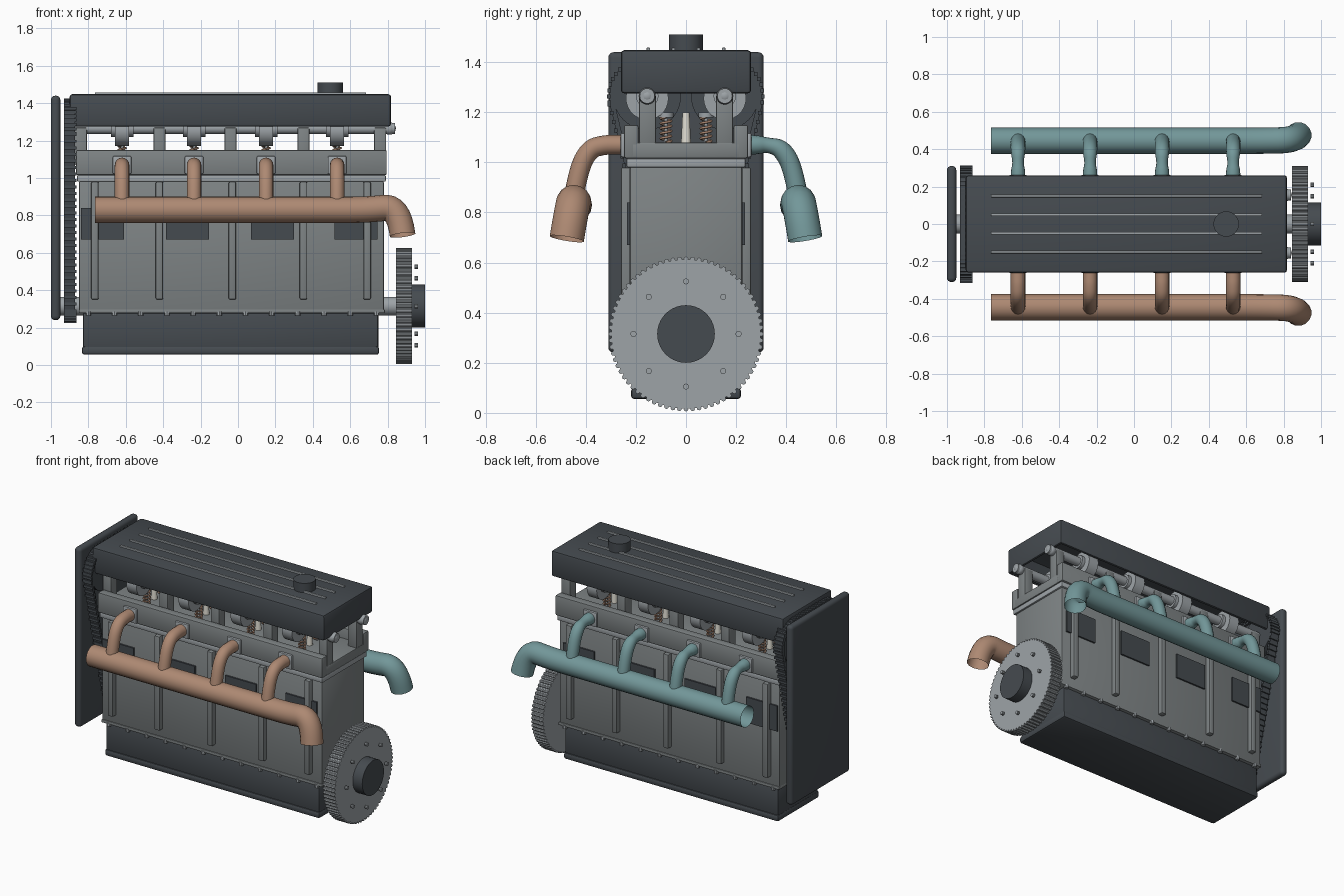
import bpy, bmesh, math
from mathutils import Vector, Matrix

if "Cube" in bpy.data.objects:
    bpy.data.objects.remove(bpy.data.objects["Cube"])

COLOURS = {"dark": (0.06, 0.07, 0.08), "iron": (0.21, 0.23, 0.235), "steel": (0.34, 0.37, 0.39),
           "copper": (0.42, 0.25, 0.17), "teal": (0.17, 0.31, 0.32), "white": (0.75, 0.73, 0.65)}
MATS = {}
for key, c in COLOURS.items():
    MATS[key] = bpy.data.materials.new(key)
    MATS[key].diffuse_color = (*c, 1)

CYL_X = [-0.62, -0.235, 0.15, 0.53]      # cylinder stations
CAM_Y, CAM_Z, CRANK_Z = 0.155, 1.265, 0.315


def finish(bm, name, mat):
    bmesh.ops.recalc_face_normals(bm, faces=bm.faces)
    me = bpy.data.meshes.new(name)
    bm.to_mesh(me)
    bm.free()
    ob = bpy.data.objects.new(name, me)
    bpy.context.collection.objects.link(ob)
    me.materials.append(MATS[mat])
    bpy.ops.object.select_all(action='DESELECT')
    ob.select_set(True)
    bpy.context.view_layer.objects.active = ob
    bpy.ops.object.shade_smooth_by_angle(angle=math.radians(35))
    return ob


def add_box(bm, x, y, z, bevel=0.0, seg=2):
    """Box from (min, max) ranges."""
    size = [r[1] - r[0] for r in (x, y, z)]
    mid = [(r[1] + r[0]) / 2 for r in (x, y, z)]
    vs = bmesh.ops.create_cube(bm, size=1, matrix=Matrix.Translation(mid) @ Matrix.Diagonal((*size, 1)))['verts']
    if bevel:
        edges = list({e for v in vs for e in v.link_edges})
        bmesh.ops.bevel(bm, geom=edges, offset=bevel, segments=seg, profile=0.5, affect='EDGES')


def add_cyl(bm, p, q, r, r2=None, n=24):
    p, q = Vector(p), Vector(q)
    m = Matrix.Translation((p + q) / 2) @ (q - p).to_track_quat('Z', 'Y').to_matrix().to_4x4()
    bmesh.ops.create_cone(bm, cap_ends=True, segments=n, radius1=r, radius2=r if r2 is None else r2,
                          depth=(q - p).length, matrix=m)


def boxes(name, mat, items, bevel=0.0, seg=2):
    bm = bmesh.new()
    for it in items:
        add_box(bm, *it, bevel, seg)
    return finish(bm, name, mat)


def cyls(name, mat, items, n=24):
    bm = bmesh.new()
    for it in items:
        add_cyl(bm, *it, n=n)
    return finish(bm, name, mat)


def tube(name, mat, pts, r, radii=None, caps=False):
    """Round pipe along a smooth path, turned into a mesh."""
    cu = bpy.data.curves.new(name, 'CURVE')
    cu.dimensions, cu.bevel_depth, cu.bevel_resolution, cu.use_fill_caps = '3D', r, 6, caps
    sp = cu.splines.new('NURBS')
    sp.points.add(len(pts) - 1)
    for i, p in enumerate(pts):
        sp.points[i].co = (*p, 1)
        sp.points[i].radius = radii[i] if radii else 1
    sp.order_u, sp.use_endpoint_u, sp.resolution_u = 3, True, 6
    ob = bpy.data.objects.new(name, cu)
    bpy.context.collection.objects.link(ob)
    cu.materials.append(MATS[mat])
    bpy.ops.object.select_all(action='DESELECT')
    ob.select_set(True)
    bpy.context.view_layer.objects.active = ob
    bpy.ops.object.convert(target='MESH')
    bpy.ops.object.shade_smooth_by_angle(angle=math.radians(50))


def sides(a, b):
    """y ranges on the front and the back."""
    return [(-b, -a), (a, b)]


# Cylinder block with ribs and side panels
boxes("block", "iron", [((-0.85, 0.78), (-0.225, 0.225), (0.29, 0.985))], 0.01)
boxes("block_ribs", "iron", [((x - 0.02, x + 0.02), y, (0.35, 0.98)) for y in sides(0.2, 0.26)
                             for x in (-0.765, -0.42, -0.03, 0.35, 0.69)], 0.008)
boxes("side_panels", "dark", [((x - 0.115, x + 0.115), y, (0.67, 0.84)) for y in sides(0.2, 0.236)
                              for x in (-0.725, -0.27, 0.185, 0.63)])
boxes("deck_plate", "steel", [((-0.86, 0.79), (-0.237, 0.237), (0.98, 1.016))], 0.006)

# Oil pan, lip and flange bolts
boxes("oil_pan", "dark", [((-0.83, 0.75), (-0.212, 0.212), (0.08, 0.28))], 0.012)
boxes("oil_pan_lip", "dark", [((-0.835, 0.755), (-0.22, 0.22), (0.055, 0.1))], 0.014)
boxes("pan_flange", "iron", [((-0.85, 0.785), (-0.23, 0.23), (0.278, 0.298))], 0.004)
cyls("pan_bolts", "steel", [((-0.8 + i * 0.14, y, 0.265), (-0.8 + i * 0.14, y, 0.287), 0.014)
                            for i in range(12) for y in (-0.222, 0.222)], 8)

# Cylinder head trough with port flanges
boxes("cylinder_head", "iron", [((-0.865, 0.795), (-0.22, 0.22), (1.016, 1.08))], 0.008)
boxes("head_walls", "iron", [((-0.865, 0.795), y, (1.016, 1.15)) for y in sides(0.19, 0.248)], 0.008)
boxes("port_flanges", "steel", [((x - 0.05, x + 0.05), y, (1.02, 1.118)) for y in sides(0.24, 0.262)
                                for x in CYL_X], 0.008)

# Camshafts, lobes and bearing posts
cyls("camshafts", "steel", [((-0.93, y, CAM_Z), (0.84, y, CAM_Z), 0.03) for y in (-CAM_Y, CAM_Y)])
bm = bmesh.new()
for y in (-CAM_Y, CAM_Y):
    bmesh.ops.create_uvsphere(bm, u_segments=16, v_segments=10, radius=0.034,
                              matrix=Matrix.Translation((0.81, y, CAM_Z)))
    for x in CYL_X:
        add_cyl(bm, (x - 0.037, y, CAM_Z - 0.01), (x + 0.037, y, CAM_Z - 0.01), 0.085, n=28)
        add_cyl(bm, (x - 0.06, y, CAM_Z), (x + 0.06, y, CAM_Z), 0.045)
finish(bm, "cam_lobes", "steel")
boxes("bearing_posts", "iron", [((x - 0.032, x + 0.032), y, (1.07, 1.27)) for y in sides(0.12, 0.188)
                                for x in (-0.84, -0.42, -0.04, 0.35, 0.76)], 0.006)

# Valve springs, stems and spark plugs
for x in CYL_X:
    for y in (-0.08, 0.08):
        tube("valve_spring", "copper", [(x + 0.022 * math.cos(t * math.pi / 4), y + 0.022 * math.sin(t * math.pi / 4),
                                         1.08 + t * 0.0025) for t in range(41)], 0.005, caps=True)
cyls("valve_stems", "steel", [s for x in CYL_X for y in (-0.08, 0.08)
                              for s in (((x, y, 1.07), (x, y, 1.2), 0.008), ((x, y, 1.18), (x, y, 1.2), 0.03))], 16)
cyls("spark_plugs", "white", [((x, 0, 1.07), (x, 0, 1.2), 0.02, 0.014) for x in CYL_X], 16)

# Valve cover: open-bottomed shell with top ribs and filler cap
bm = bmesh.new()
add_box(bm, (-0.9, 0.818), (-0.26, 0.26), (1.275, 1.448), 0.014)
bottom = [f for f in bm.faces if f.normal.z < -0.99]
bmesh.ops.delete(bm, geom=bottom, context='FACES')
cover = finish(bm, "valve_cover", "dark")
sol = cover.modifiers.new("wall", 'SOLIDIFY')
sol.thickness, sol.offset = 0.012, -1
boxes("cover_ribs", "steel", [((-0.765, 0.685), (y - 0.007, y + 0.007), (1.44, 1.458))
                              for y in (-0.15, -0.05, 0.05, 0.15)], 0.003)
cyls("filler_cap", "dark", [((0.493, 0, 1.44), (0.493, 0, 1.51), 0.068)], 32)

# Timing cover
boxes("timing_cover", "dark", [((-1.0, -0.95), (-0.31, 0.31), (0.24, 1.44))], 0.022, 4)

# Timing belt wrapped around two cam sprockets and the crank sprocket
wheels = [(Vector((-CAM_Y, CAM_Z)), 0.145), (Vector((CAM_Y, CAM_Z)), 0.145), (Vector((0, CRANK_Z)), 0.072)]


def wrap(extra, n=120):
    out = []
    for i in range(n):
        d = Vector((math.cos(2 * math.pi * i / n), math.sin(2 * math.pi * i / n)))
        c, r = max(wheels, key=lambda w: w[0].dot(d) + w[1])
        out.append(c + d * (r + extra))
    return out


bm = bmesh.new()
outer, inner = wrap(0.008), wrap(-0.012)
rings = [[bm.verts.new((x, *p)) for p in loop]
         for loop, x in ((outer, -0.93), (outer, -0.872), (inner, -0.872), (inner, -0.93))]
for k in range(4):
    a, b = rings[k], rings[(k + 1) % 4]
    for i in range(len(a)):
        j = (i + 1) % len(a)
        bm.faces.new((a[i], a[j], b[j], b[i]))
for i in range(len(outer)):                      # belt teeth every 0.035 along the path
    p, q = outer[i], outer[(i + 1) % len(outer)]
    steps = max(1, int((q - p).length / 0.035))
    if steps > 1 or i % 3 == 0:
        for s in range(steps):
            m = p.lerp(q, s / steps) - Vector((0, 0.002))
            add_box(bm, (-0.93, -0.864), (m.x - 0.008, m.x + 0.006), (m.y - 0.008, m.y + 0.008))
finish(bm, "timing_belt", "dark")
cyls("sprockets", "dark", [((-0.925, c.x, c.y), (-0.875, c.x, c.y), r - 0.01) for c, r in wheels], 40)

# Crankshaft, flywheel with ring teeth, hub and bolts
cyls("crankshaft", "steel", [((-0.95, 0, CRANK_Z), (0.86, 0, CRANK_Z), 0.05)])
bm = bmesh.new()
add_cyl(bm, (0.845, 0, CRANK_Z), (0.93, 0, CRANK_Z), 0.298, n=72)
for i in range(72):
    a = 2 * math.pi * i / 72
    y, z = 0.3 * math.cos(a), CRANK_Z + 0.3 * math.sin(a)
    add_cyl(bm, (0.845, y, z), (0.93, y, z), 0.0095, n=8)
finish(bm, "flywheel", "steel")
cyls("crank_hub", "dark", [((0.92, 0, CRANK_Z), (1.0, 0, CRANK_Z), 0.115)], 40)
cyls("flywheel_bolts", "steel",
     [((0.945, 0.21 * math.cos(i * math.pi / 4), CRANK_Z + 0.21 * math.sin(i * math.pi / 4)),
       (0.962, 0.21 * math.cos(i * math.pi / 4), CRANK_Z + 0.21 * math.sin(i * math.pi / 4)), 0.012)
      for i in range(8)], 10)

# Manifolds: exhaust at the front, intake at the back
for label, mat, s in (("exhaust", "copper", -1), ("intake", "teal", 1)):
    tube(label + "_log", mat, [(-0.765, s * 0.445, 0.83), (0.5, s * 0.445, 0.83), (0.7, s * 0.445, 0.83),
                               (0.86, s * 0.45, 0.85), (0.88, s * 0.476, 0.695)], 0.07)
    pts = [(0.24, 1.07), (0.285, 1.07), (0.325, 1.07), (0.385, 1.055), (0.43, 0.97), (0.45, 0.85)]
    radii = [1, 1, 0.72, 1, 1, 1] if s > 0 else None
    for x in CYL_X:
        tube(label + "_runner", mat, [(x, s * y, z) for y, z in pts], 0.039, radii)

for m in bpy.data.materials:
    if m.users and not m.is_grease_pencil:
        m.use_nodes = True
        m.node_tree.nodes["Principled BSDF"].inputs["Base Color"].default_value = m.diffuse_color
